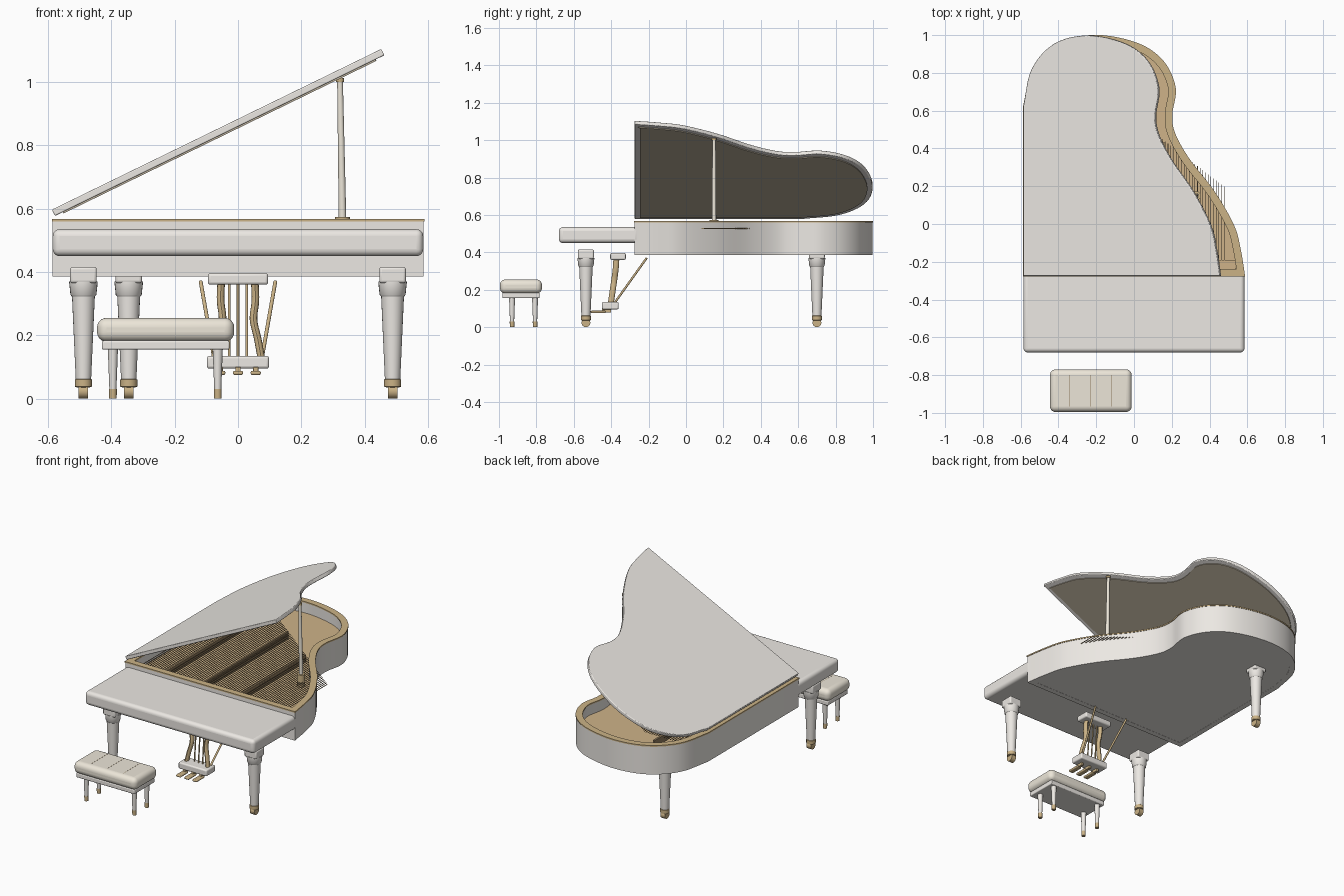
import bpy, bmesh, math
from mathutils import Vector, Matrix

if "Cube" in bpy.data.objects:
    bpy.data.objects.remove(bpy.data.objects["Cube"])


def material(name, rgb):
    m = bpy.data.materials.new(name)
    m.diffuse_color = (*rgb, 1)
    m.use_nodes = True
    m.node_tree.nodes["Principled BSDF"].inputs["Base Color"].default_value = m.diffuse_color
    return m


IVORY = material("ivory", (0.84, 0.81, 0.77))
CREAM = material("cream", (0.84, 0.79, 0.69))
BRASS = material("brass", (0.60, 0.45, 0.24))
WOOD = material("wood", (0.62, 0.45, 0.25))
LINING = material("lid lining", (0.48, 0.42, 0.32))
DARK = material("dark bronze", (0.28, 0.20, 0.11))


def finish(name, bm, mat, bevel=0, segments=3):
    bmesh.ops.recalc_face_normals(bm, faces=bm.faces)
    me = bpy.data.meshes.new(name)
    bm.to_mesh(me)
    bm.free()
    me.materials.append(mat)
    me.shade_smooth()
    me.set_sharp_from_angle(angle=math.radians(35))
    ob = bpy.data.objects.new(name, me)
    bpy.context.collection.objects.link(ob)
    if bevel:
        b = ob.modifiers.new("bevel", 'BEVEL')
        b.width, b.segments, b.limit_method = bevel, segments, 'ANGLE'
        b.angle_limit = math.radians(40)
    return ob


def add_box(bm, lo, hi):
    lo, hi = Vector(lo), Vector(hi)
    m = Matrix.Translation((lo + hi) / 2) @ Matrix.Diagonal((*(hi - lo), 1))
    bmesh.ops.create_cube(bm, size=1, matrix=m)


def box(name, lo, hi, mat=IVORY, bevel=0.005, segments=3):
    bm = bmesh.new()
    add_box(bm, lo, hi)
    return finish(name, bm, mat, bevel, segments)


def rod(name, a, b, r1, r2=None, mat=BRASS, sides=16):
    a, b = Vector(a), Vector(b)
    bm = bmesh.new()
    m = Matrix.Translation((a + b) / 2) @ (b - a).to_track_quat('Z', 'Y').to_matrix().to_4x4()
    bmesh.ops.create_cone(bm, cap_ends=True, segments=sides, radius1=r1,
                          radius2=r1 if r2 is None else r2, depth=(b - a).length, matrix=m)
    return finish(name, bm, mat)


def lathe(name, x, y, profile, mat, sides=24):
    bm = bmesh.new()
    rings = [[bm.verts.new((x + r * math.cos(t), y + r * math.sin(t), z))
              for t in (2 * math.pi * i / sides for i in range(sides))] for r, z in profile]
    for a, b in zip(rings, rings[1:]):
        for i in range(sides):
            j = (i + 1) % sides
            bm.faces.new((a[i], a[j], b[j], b[i]))
    bm.faces.new(rings[0])
    bm.faces.new(rings[-1])
    return finish(name, bm, mat)


def smooth_path(p, steps):
    """Catmull-Rom curve through the points"""
    p = [Vector(v) for v in p]
    q = [2 * p[0] - p[1]] + p + [2 * p[-1] - p[-2]]
    out = []
    for a, b, c, d in zip(q, q[1:], q[2:], q[3:]):
        for k in range(steps):
            t = k / steps
            out.append(0.5 * (2 * b + (c - a) * t + (2 * a - 5 * b + 4 * c - d) * t * t
                              + (3 * b - a - 3 * c + d) * t ** 3))
    return out + [p[-1]]


def inset(poly, d):
    out = []
    for i, p in enumerate(poly):
        e1 = (p - poly[i - 1]).normalized()
        e2 = (poly[(i + 1) % len(poly)] - p).normalized()
        n1, n2 = Vector((-e1.y, e1.x)), Vector((-e2.y, e2.x))
        out.append(p + (n1 + n2) * d / (1 + n1.dot(n2)))
    return out


def slab(name, poly, z0, z1, mat, bevel=0):
    bm = bmesh.new()
    f = bm.faces.new([bm.verts.new((p.x, p.y, z0)) for p in poly])
    ext = bmesh.ops.extrude_face_region(bm, geom=[f], use_keep_orig=True)
    for v in ext["geom"]:
        if isinstance(v, bmesh.types.BMVert):
            v.co.z = z1
    return finish(name, bm, mat, bevel)


def ring(name, outer, inner, z0, z1, mat, bevel=0):
    bm = bmesh.new()
    loops = [[bm.verts.new((p.x, p.y, z)) for p in poly]
             for poly, z in ((outer, z0), (outer, z1), (inner, z1), (inner, z0))]
    n = len(outer)
    for k in range(4):
        a, b = loops[k], loops[(k + 1) % 4]
        for i in range(n):
            j = (i + 1) % n
            bm.faces.new((a[i], a[j], b[j], b[i]))
    return finish(name, bm, mat, bevel, 2)


# Case: bent side, tail and straight spine
curve = [(.585, -.275), (.563, -.14), (.528, -.01), (.425, .17), (.29, .345), (.215, .48),
         (.2, .58), (.218, .72), (.155, .86), (.02, .955), (-.2, .998), (-.4, .955),
         (-.535, .82), (-.585, .62)]
outline = smooth_path(curve, 6) + [Vector((-.585, -.275))]
inner = inset(outline, .034)
ring("case_rim", outline, inner, .385, .56, IVORY)
ring("rim_trim", inset(outline, -.003), inset(outline, .037), .559, .567, BRASS)
slab("case_bottom", inset(outline, .003), .386, .40, IVORY)
slab("soundboard", inset(outline, .03), .47, .495, WOOD)

# Strings and plate struts
bm = bmesh.new()
for i in range(72):
    x = -.53 + i * .0142
    end = min(.75, .45 - .77 * (x - .15))
    add_box(bm, (x - .0015, -.19, .526), (x + .0015, end, .529))
finish("strings", bm, DARK)
for x in (-.36, -.1, .16):
    box("plate_strut", (x - .007, -.22, .495), (x + .007, .44 - .77 * (x - .15), .54), DARK, .002)
box("pin_block", (-.55, -.25, .49), (.54, -.19, .53), WOOD, .003)

# Raised lid, hinged along the spine
lid_poly = [Vector(((p.x + .585) * 1.158 / 1.17, p.y)) for p in outline]
tilt = Matrix.Translation((-.578, 0, .577)) @ Matrix.Rotation(math.radians(-26), 4, 'Y')
lid = slab("lid", lid_poly, 0, .022, IVORY, .004)
lining = slab("lid_lining", inset(lid_poly, .028), -.005, .001, LINING)
for ob in (lid, lining):
    ob.matrix_world = tilt

# Lid prop
rod("lid_prop", (.33, .15, .56), (.322, .15, 1.01), .012, .009, CREAM)
rod("prop_foot", (.33, .15, .495), (.33, .15, .573), .024)
rod("prop_cap", (.322, .15, 1.0), (.322, .15, 1.012), .013)

# Closed keyboard cover
box("keyboard_cover", (-.585, -.68, .45), (.585, -.25, .535), IVORY, .022, 5)


# Tapered legs with casters
def leg(name, x, y):
    box(name + "_block", (x - .042, y - .042, .365), (x + .042, y + .042, .416), IVORY, .008)
    lathe(name, x, y, [(.024, .055), (.036, .322), (.041, .328), (.045, .366), (.045, .37)], IVORY)
    lathe(name + "_ferrule", x, y, [(.021, .036), (.027, .038), (.027, .06), (.024, .062)], BRASS)
    rod(name + "_caster", (x - .015, y, .0235), (x + .015, y, .0235), .0235, sides=24)


for x in (-.488, .488):
    leg("front_leg", x, -.535)
leg("rear_leg", -.345, .70)

# Pedal lyre
box("lyre_top", (-.095, -.405, .36), (.095, -.322, .396), IVORY, .008)
box("lyre_base", (-.098, -.45, .095), (.098, -.36, .135), IVORY, .008)
for s in (-1, 1):
    bm = bmesh.new()
    path = smooth_path([(s * .053, -.372, .37), (s * .055, -.376, .31), (s * .049, -.384, .25),
                        (s * .062, -.393, .19), (s * .074, -.402, .125)], 5)
    loops = [[bm.verts.new(p + Vector((.012 * math.cos(t), .016 * math.sin(t), 0)))
              for t in (k * math.pi / 6 for k in range(12))] for p in path]
    for a, b in zip(loops, loops[1:]):
        for k in range(12):
            bm.faces.new((a[k], a[(k + 1) % 12], b[(k + 1) % 12], b[k]))
    finish("lyre_post", bm, BRASS)
    rod("lyre_brace", (s * .118, -.21, .37), (s * .075, -.385, .125), .006)
for x in (-.056, 0, .056):
    rod("pedal_rod", (x * .5, -.39, .12), (x * .5, -.37, .37), .004)
    box("pedal", (x - .016, -.51, .075), (x + .016, -.43, .088), BRASS, .005)
    box("pedal_arm", (x - .008, -.45, .078), (x + .008, -.40, .10), BRASS, .002)

# Bench
box("bench_cushion", (-.445, -.995, .18), (-.012, -.77, .255), CREAM, .03, 6)
for x in (-.34, -.229, -.118):
    box("cushion_seam", (x - .001, -.965, .253), (x + .001, -.80, .2555), DARK, 0)
box("bench_frame", (-.43, -.982, .155), (-.027, -.783, .183), IVORY, .005)
for x in (-.395, -.064):
    for y in (-.93, -.807):
        rod("bench_leg", (x, y, .025), (x, y, .158), .011, .016, IVORY)
        rod("bench_leg_tip", (x, y, 0), (x, y, .03), .012, .0125)
